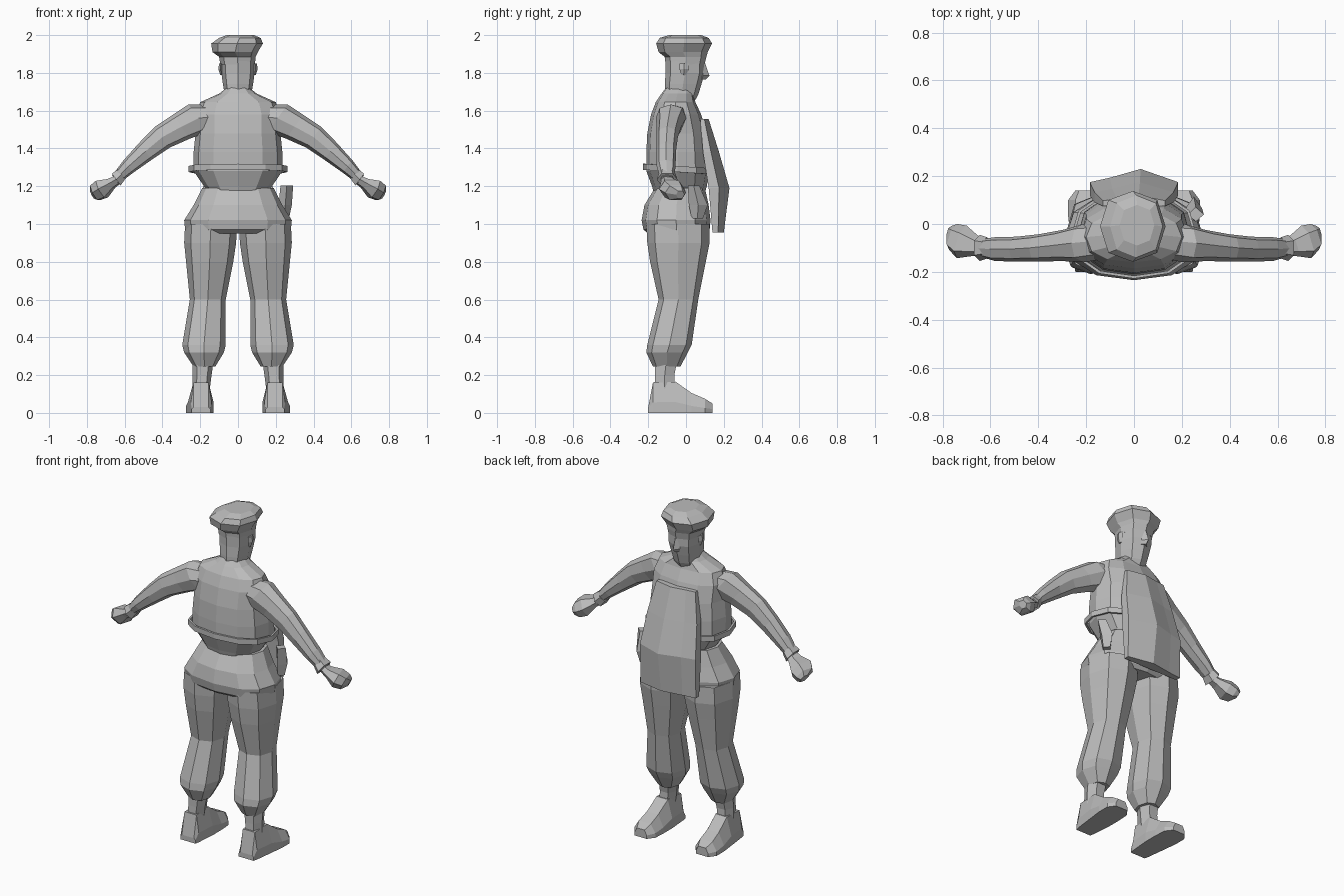
import bpy, bmesh, math
from mathutils import Vector

grey = bpy.data.materials.new("plain grey")
grey.diffuse_color = (0.5, 0.5, 0.5, 1)


def oval(c, u, v, n=8, power=0.85):
    """Rounded-box ring around c spanned by half-axes u and v."""
    c, u, v = Vector(c), Vector(u), Vector(v)
    ring = []
    for i in range(n):
        a = 2 * math.pi * i / n
        ca, sa = round(math.cos(a), 6), round(math.sin(a), 6)
        ring.append(c + u * math.copysign(abs(ca) ** power, ca)
                    + v * math.copysign(abs(sa) ** power, sa))
    return ring


def loft(name, rings, mirror=False, caps=True, thickness=0):
    """Skin a list of equal-sized rings with flat faces."""
    bm = bmesh.new()
    rows = [[bm.verts.new(p) for p in r] for r in rings]
    for a, b in zip(rows, rows[1:]):
        for i in range(len(a)):
            j = (i + 1) % len(a)
            bm.faces.new((a[i], a[j], b[j], b[i]))
    if caps:
        bm.faces.new(rows[0])
        bm.faces.new(rows[-1])
    bmesh.ops.recalc_face_normals(bm, faces=bm.faces)
    mesh = bpy.data.meshes.new(name)
    bm.to_mesh(mesh)
    bm.free()
    mesh.materials.append(grey)
    ob = bpy.data.objects.new(name, mesh)
    bpy.context.collection.objects.link(ob)
    if thickness:
        ob.modifiers.new("thickness", 'SOLIDIFY').thickness = thickness
    if mirror:
        m = ob.modifiers.new("mirror", 'MIRROR')
        m.use_mirror_merge = False
    return ob


def stack(name, rows, n=8, power=0.85, **kw):
    """Upright part; each row is z, x min, x max, y min, y max."""
    return loft(name, [oval(((x0 + x1) / 2, (y0 + y1) / 2, z),
                            ((x1 - x0) / 2, 0, 0), (0, (y1 - y0) / 2, 0), n, power)
                       for z, x0, x1, y0, y1 in rows], **kw)


# Shirt: waist, belly, chest, sloping shoulders
stack("shirt", [
    (1.13, -.12, .12, -.16, .09),
    (1.20, -.18, .18, -.18, .11),
    (1.28, -.235, .235, -.21, .125),
    (1.38, -.235, .235, -.21, .12),
    (1.48, -.225, .225, -.205, .11),
    (1.58, -.225, .225, -.185, .08),
    (1.645, -.20, .20, -.16, .05),
    (1.69, -.10, .10, -.13, .04),
    (1.73, -.05, .05, -.10, .03)], n=12)

# Trousers: hips, then baggy legs gathered below the knee
stack("hips", [
    (0.95, -.25, .25, -.20, .11),
    (0.97, -.28, .28, -.225, .125),
    (1.02, -.285, .285, -.235, .13),
    (1.10, -.235, .235, -.22, .12),
    (1.19, -.19, .19, -.165, .10)], n=12)
stack("trouser_leg", [
    (1.00, .005, .28, -.21, .125),
    (0.90, .01, .285, -.205, .125),
    (0.80, .025, .275, -.19, .105),
    (0.60, .065, .255, -.145, .065),
    (0.36, .065, .295, -.205, .03),
    (0.32, .075, .285, -.21, .01),
    (0.245, .12, .235, -.175, -.03)], mirror=True)

# Ankles and boots
stack("ankle", [
    (0.27, .13, .24, -.17, -.04),
    (0.20, .14, .24, -.17, -.055),
    (0.12, .15, .24, -.175, -.05)], n=6, mirror=True)


def boot_section(y, x0, x1, top, inset):
    mid = max(top * 0.35, 0.02)
    return [Vector(p) for p in ((x0, y, 0), (x1, y, 0), (x1, y, mid),
            (x1 - inset, y, top), (x0 + inset, y, top), (x0, y, mid))]


loft("boot", [
    boot_section(-.20, .145, .245, .03, .01),
    boot_section(-.175, .14, .25, .16, .015),
    boot_section(-.055, .13, .265, .165, .03),
    boot_section(.03, .13, .275, .105, .035),
    boot_section(.10, .135, .275, .075, .03),
    boot_section(.14, .165, .245, .05, .015)], mirror=True)

# Arms hang outward; rings lie across the sloping limb
arm_path = [  # x, y, z, half depth, half height
    (.12, -.07, 1.57, .075, .075),
    (.21, -.08, 1.56, .08, .09),
    (.30, -.09, 1.515, .065, .078),
    (.40, -.10, 1.46, .057, .068),
    (.49, -.105, 1.385, .052, .056),
    (.58, -.105, 1.305, .05, .042),
    (.65, -.10, 1.235, .035, .028)]
loft("arm", [oval((x, y, z), (0, d, 0), (.58 * h, 0, .81 * h))
             for x, y, z, d, h in arm_path], mirror=True)
# Sleeve cuff and mitten-like hand, turned toward the toes
loft("cuff", [oval((x, -.10, z), (0, d, 0), (.6 * d * .8, 0, .8 * d * .8), 6)
              for x, z, d in ((.615, 1.265, .045), (.645, 1.235, .055))], mirror=True)
hand_path = [
    (.63, -.10, 1.24, .03, .025),
    (.67, -.09, 1.215, .045, .03),
    (.72, -.075, 1.185, .068, .055),
    (.755, -.055, 1.165, .055, .048),
    (.77, -.03, 1.155, .022, .025)]
loft("hand", [oval((x, y, z), (-.3 * d, d, 0), (.45 * h, 0, .89 * h), 6)
              for x, y, z, d, h in hand_path], mirror=True)

# Head with jaw, nose and ears
stack("head", [
    (1.64, -.07, .07, -.115, .04),
    (1.685, -.07, .07, -.112, .065),
    (1.74, -.08, .08, -.112, .082),
    (1.80, -.088, .088, -.108, .098),
    (1.90, -.092, .092, -.11, .10)])
loft("nose", [oval((0, y, z), (w, 0, 0), (0, d, 0), 4, 1)
              for z, y, w, d in ((1.765, .085, .02, .02), (1.785, .09, .024, .034),
                                 (1.85, .088, .012, .014))])
stack("ear", [(1.79, .082, .094, -.025, .0),
              (1.82, .082, .104, -.035, .015),
              (1.85, .082, .10, -.035, .015)], n=4, power=1, mirror=True)

# Soft flat cap with a band, sagging to one side
stack("cap", [
    (1.845, -.094, .09, -.108, .098),
    (1.885, -.10, .093, -.113, .108),
    (1.91, -.135, .105, -.145, .115),
    (1.955, -.142, .132, -.158, .138),
    (1.985, -.10, .12, -.14, .12),
    (2.00, -.06, .085, -.09, .08)], n=8)

# Belt standing slightly off the waist
belt = [oval((0, -.045, z), (.262, 0, 0), (0, .183, -.012), 12) for z in (1.275, 1.307)]
loft("belt", belt, caps=False, thickness=.012)

# Large slab worn across the chest and lap: y inner, y outer, z, half width
def slab_section(z, y0, y1, w):
    return [Vector(p) for p in ((-w, y0, z), (w, y0, z), (w, (y0 + y1) / 2, z),
            (w * .15, y1, z), (-w * .55, (y0 + 2 * y1) / 3, z), (-w, (y0 + y1) / 2, z))]


loft("front_slab", [
    slab_section(1.555, .075, .12, .13),
    slab_section(1.38, .09, .175, .165),
    slab_section(1.19, .12, .23, .185),
    slab_section(0.955, .14, .20, .185)])

# Wedge-shaped pouch on one hip
stack("hip_pouch", [
    (1.03, .22, .27, .03, .09),
    (1.10, .215, .285, .015, .115),
    (1.205, .225, .292, .01, .07)], n=4, power=.4)
